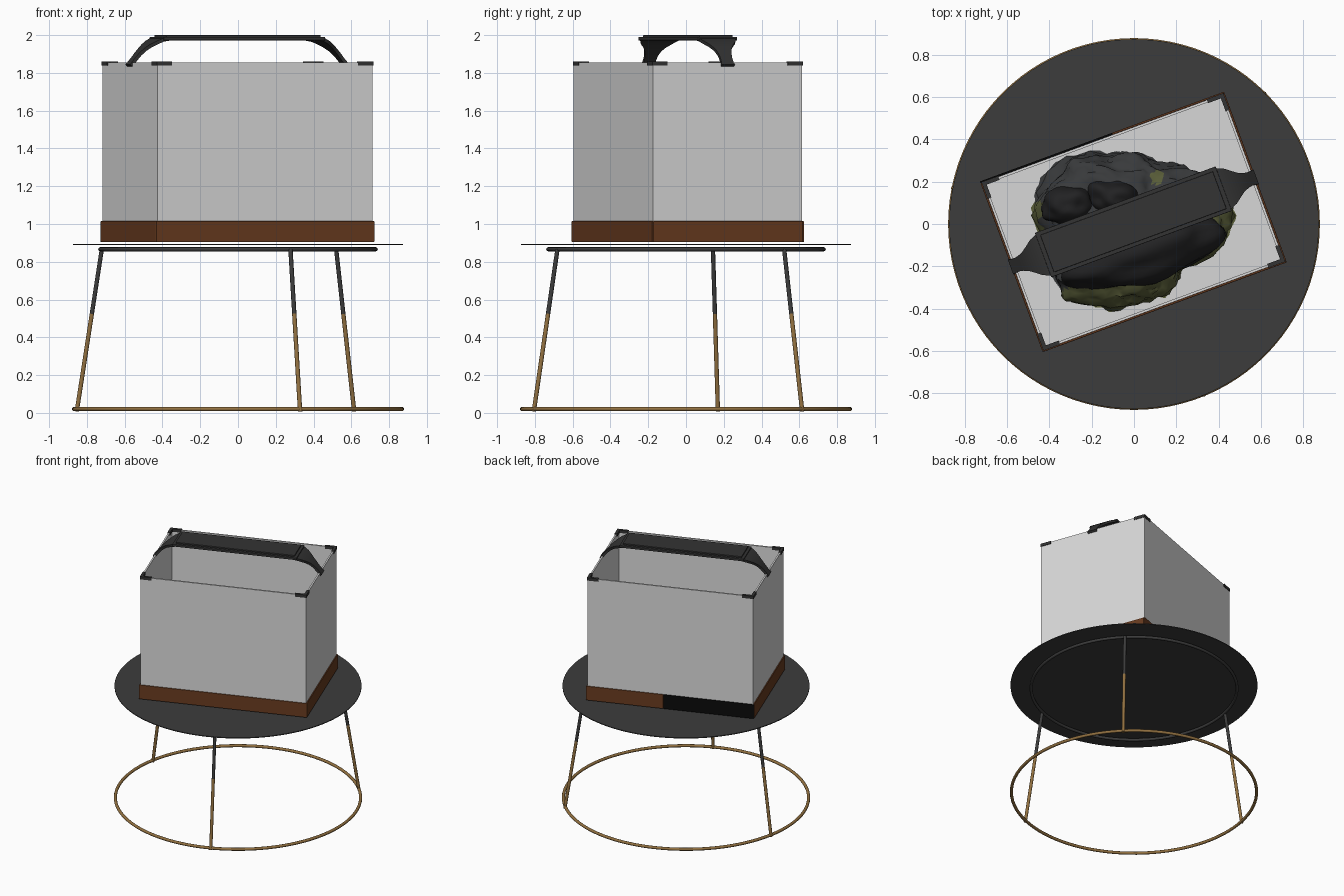
import bpy, bmesh, math
from mathutils import Matrix, Vector, noise

if "Cube" in bpy.data.objects:
    bpy.data.objects.remove(bpy.data.objects["Cube"])


def mat(name, r, g, b, a=1.0):
    m = bpy.data.materials.new(name)
    m.diffuse_color = (r, g, b, a)
    m.use_nodes = True
    m.node_tree.nodes["Principled BSDF"].inputs["Base Color"].default_value = m.diffuse_color
    return m


DARK = mat("dark metal", 0.045, 0.045, 0.045)
BRASS = mat("brass", 0.29, 0.165, 0.052)
WOOD = mat("brown wood", 0.14, 0.044, 0.014)
BLACK = mat("black panel", 0.003, 0.003, 0.003)
GLASS = mat("grey glass", 0.7, 0.7, 0.7, 0.7)
FLOOR = mat("pale floor", 0.68, 0.68, 0.68)
PLASTIC = mat("black plastic", 0.033, 0.033, 0.033)
ROCK = mat("grey rock", 0.04, 0.042, 0.044)
STONE = mat("black stone", 0.016, 0.016, 0.017)
MOSS = mat("moss green", 0.10, 0.11, 0.04)

# the tank stands turned on the table
TURN = Matrix.Translation((-0.003, 0.01, 0)) @ Matrix.Rotation(math.radians(20.2), 4, 'Z')


def finish(name, bm, mats, smooth=None):
    bmesh.ops.recalc_face_normals(bm, faces=bm.faces[:])
    me = bpy.data.meshes.new(name)
    bm.to_mesh(me)
    bm.free()
    for m in mats:
        me.materials.append(m)
    ob = bpy.data.objects.new(name, me)
    bpy.context.collection.objects.link(ob)
    if smooth:
        bpy.ops.object.select_all(action='DESELECT')
        ob.select_set(True)
        bpy.context.view_layer.objects.active = ob
        bpy.ops.object.shade_smooth_by_angle(angle=math.radians(smooth))
    return ob


def add_box(bm, lo, hi):
    lo, hi = Vector(lo), Vector(hi)
    m = Matrix.Translation((lo + hi) / 2) @ Matrix.Diagonal((*(hi - lo), 1))
    bmesh.ops.create_cube(bm, size=1, matrix=TURN @ m)


def boxes(name, m, spans, bevel=0):
    bm = bmesh.new()
    for lo, hi in spans:
        add_box(bm, lo, hi)
    if bevel:
        bmesh.ops.bevel(bm, geom=bm.edges[:], offset=bevel, segments=2, affect='EDGES', profile=0.5)
    return finish(name, bm, [m])


def ring(name, m, radius, tube, z, seg=96, sides=12):
    bm = bmesh.new()
    rows = []
    for i in range(seg):
        a = 2 * math.pi * i / seg
        rows.append([bm.verts.new(((radius + tube * math.cos(b)) * math.cos(a),
                                   (radius + tube * math.cos(b)) * math.sin(a),
                                   z + tube * math.sin(b)))
                     for b in (2 * math.pi * j / sides for j in range(sides))])
    for i in range(seg):
        p, q = rows[i], rows[(i + 1) % seg]
        for j in range(sides):
            k = (j + 1) % sides
            bm.faces.new((p[j], q[j], q[k], p[k]))
    finish(name, bm, [m], 60)


def rod(name, m, a, b, r):
    a, b = Vector(a), Vector(b)
    d = b - a
    bm = bmesh.new()
    bmesh.ops.create_cone(bm, cap_ends=True, segments=16, radius1=r, radius2=r, depth=d.length,
                          matrix=Matrix.Translation((a + b) / 2) @ d.to_track_quat('Z', 'Y').to_matrix().to_4x4())
    finish(name, bm, [m], 40)


# table: two rings, thin top, three two-tone legs
ring("table_foot_ring", BRASS, 0.868, 0.011, 0.02)
ring("table_upper_ring", DARK, 0.729, 0.011, 0.866)
bm = bmesh.new()
bmesh.ops.create_cone(bm, cap_ends=True, segments=128, radius1=0.874, radius2=0.874, depth=0.006,
                      matrix=Matrix.Translation((0, 0, 0.891)))
finish("table_top", bm, [DARK], 40)
for i, deg in enumerate((45, 168.8, 292.2)):
    d = Vector((math.cos(math.radians(deg)), math.sin(math.radians(deg)), 0))
    foot, head = d * 0.87 + Vector((0, 0, 0.008)), d * 0.735 + Vector((0, 0, 0.866))
    mid = foot.lerp(head, 0.602)
    rod(f"leg_lower_{i + 1}", BRASS, foot, mid, 0.0115)
    rod(f"leg_upper_{i + 1}", DARK, mid, head, 0.0115)

# wooden tray, with a black panel on part of the back
X, Y, T, Z0, Z1 = 0.615, 0.43, 0.009, 0.905, 1.015
boxes("tray_bottom", WOOD, [((-X + T, -Y + T, Z0), (X - T, Y - T, 0.928))])
boxes("tray_sides", WOOD, [((-X, -Y, Z0), (X, -Y + T, Z1)),
                           ((-X, -Y + T, Z0), (-X + T, Y - T, Z1)),
                           ((X - T, -Y + T, Z0), (X, Y - T, Z1)),
                           ((0.05, Y - T, Z0), (X, Y, Z1))], 0.003)
boxes("tray_black_panel", BLACK, [((-X, Y - T, Z0), (0.05, Y, Z1))], 0.003)

# glass walls and pale floor
GX, GY, G = X - T, Y - T, 0.012
boxes("glass_walls", GLASS, [((-GX, -GY, 0.93), (GX, -GY + G, 1.855)),
                             ((-GX, GY - G, 0.93), (GX, GY, 1.855)),
                             ((-GX, -GY + G, 0.93), (-GX + G, GY - G, 1.855)),
                             ((GX - G, -GY + G, 0.93), (GX, GY - G, 1.855))])
boxes("tank_floor", FLOOR, [((-GX + G, -GY + G, 0.93), (GX - G, GY - G, 0.945))])

# corner clips on the rim
spans = []
for sx in (-1, 1):
    for sy in (-1, 1):
        ox, oy = sx * (GX + 0.004), sy * (GY + 0.004)
        for ix, iy in ((ox - sx * 0.085, oy - sy * 0.02), (ox - sx * 0.02, oy - sy * 0.085)):
            spans.append(((min(ox, ix), min(oy, iy), 1.838), (max(ox, ix), max(oy, iy), 1.86)))
boxes("corner_clips", PLASTIC, spans)

# lamp bar over the tank
boxes("lamp_bar", PLASTIC, [((-0.455, -0.112, 1.972), (0.455, 0.112, 1.99))], 0.003)
boxes("lamp_bar_lid", PLASTIC, [((-0.435, -0.094, 1.988), (0.435, 0.094, 2.0))], 0.003)

# curved lamp arms: distance out, height, half width
ARM = [(0.42, 1.980, 0.104), (0.455, 1.974, 0.102), (0.485, 1.960, 0.088), (0.512, 1.943, 0.066),
       (0.538, 1.922, 0.047), (0.562, 1.898, 0.037), (0.582, 1.874, 0.033), (0.598, 1.855, 0.034),
       (0.612, 1.838, 0.037)]
for side, s in (("left", -1), ("right", 1)):
    bm = bmesh.new()
    rows = []
    for i, (u, z, w) in enumerate(ARM):
        a, b = ARM[max(i - 1, 0)], ARM[min(i + 1, len(ARM) - 1)]
        n = Vector((a[1] - b[1], 0, b[0] - a[0])).normalized() * 0.009
        rows.append([bm.verts.new(TURN @ Vector((s * (u + k * n.x), y, z + k * n.z)))
                     for k, y in ((1, -w), (1, w), (-1, w), (-1, -w))])
    for p, q in zip(rows, rows[1:]):
        for j in range(4):
            k = (j + 1) % 4
            bm.faces.new((p[j], p[k], q[k], q[j]))
    bm.faces.new(rows[0])
    bm.faces.new(rows[-1])
    finish(f"lamp_arm_{side}", bm, [PLASTIC], 35)

# rock mound: outline radius every 22.5 degrees, starting at +x
OUT = [0.46, 0.46, 0.36, 0.31, 0.33, 0.35, 0.44, 0.47, 0.47, 0.45, 0.49, 0.42, 0.37, 0.37, 0.32, 0.39]
bm = bmesh.new()
bmesh.ops.create_icosphere(bm, subdivisions=5, radius=1)
for v in bm.verts:
    p = v.co.copy()
    t = (math.atan2(p.y, p.x) / (2 * math.pi) % 1) * 16
    i = int(t) % 16
    r = OUT[i] + (OUT[(i + 1) % 16] - OUT[i]) * (t - int(t))
    bump = 1 + 0.10 * noise.noise(p * 2.5) + 0.06 * noise.noise(p * 7) + 0.03 * noise.noise(p * 16)
    v.co = (p.x * r * bump, p.y * r * bump, 0.946 + max(p.z, 0) ** 0.8 * 0.25 * bump)
bmesh.ops.dissolve_degenerate(bm, dist=0.0005, edges=bm.edges[:])
for f in bm.faces:
    c = f.calc_center_median()
    n = noise.noise(c * 9)
    front = c.y < -0.22 + 0.3 * c.x + 0.08 * n and c.z < 1.15
    right = c.x > 0.30 + 0.1 * n and c.y < 0.12
    left = c.x < -0.42 + 0.05 * n and c.y < 0.1
    top = (c.xy - Vector((0.11, 0.22))).length < 0.035
    f.material_index = 1 if front or right or left or top else 0
finish("rock_mound", bm, [ROCK, MOSS], 50)

# smooth dark stones set in the mound
for name, pos, size, turn in (("large_stone", (0.02, -0.12, 1.09), (0.40, 0.17, 0.19), 16),
                              ("back_left_stone", (-0.31, 0.09, 1.08), (0.13, 0.10, 0.16), 10),
                              ("back_middle_stone", (-0.08, 0.11, 1.10), (0.15, 0.10, 0.18), -20)):
    bm = bmesh.new()
    bmesh.ops.create_icosphere(bm, subdivisions=4, radius=1)
    for v in bm.verts:
        v.co *= 1 + 0.18 * noise.noise(v.co * 1.8 + Vector(pos) * 9)
    bm.transform(Matrix.Translation(pos) @ Matrix.Rotation(math.radians(turn), 4, 'Z')
                 @ Matrix.Diagonal((*size, 1)))
    for v in bm.verts:
        v.co.z = max(v.co.z, 0.946)
    finish(name, bm, [STONE], 60)
